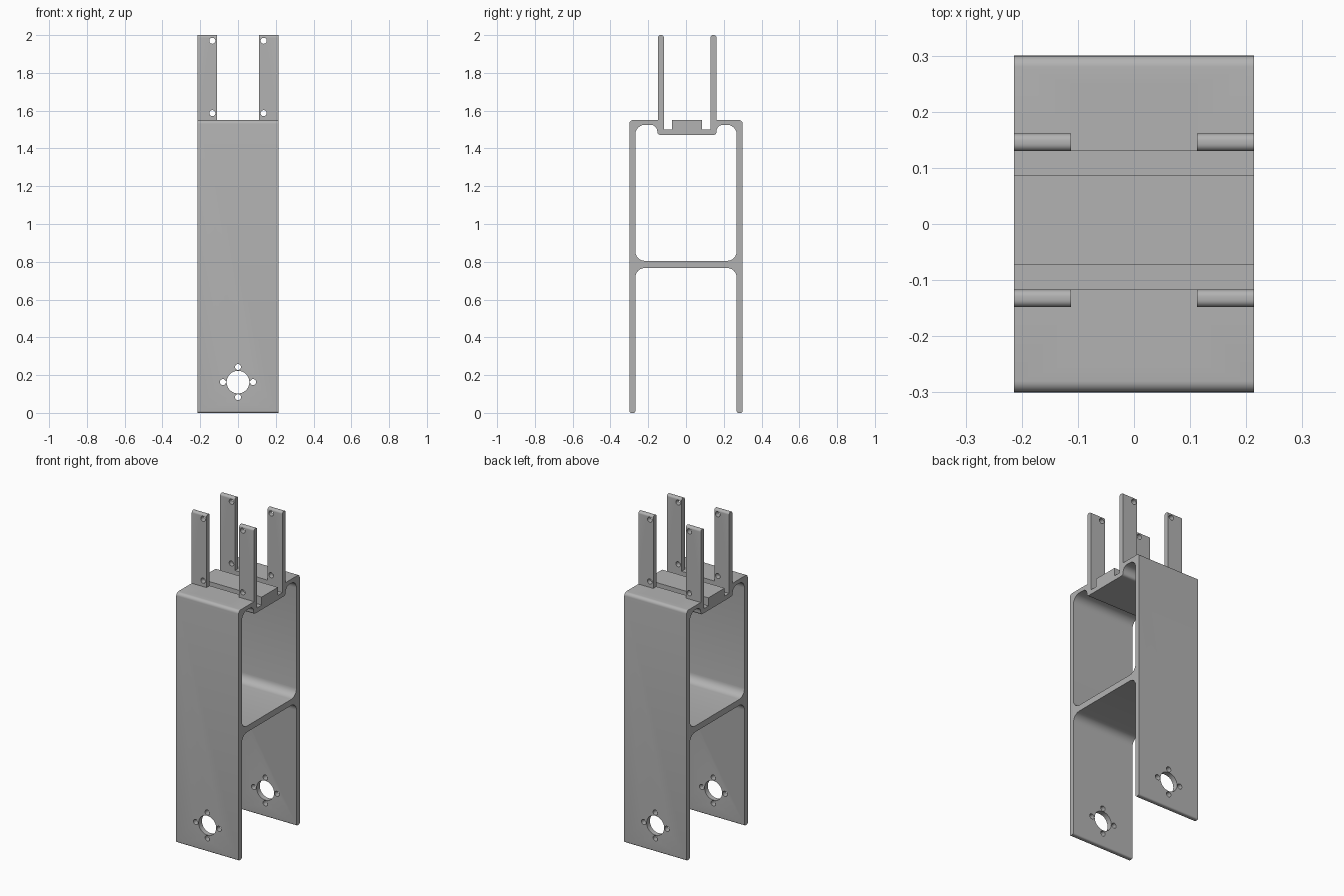
import bpy, bmesh, math
from mathutils import Vector, Matrix

cube = bpy.data.objects.get("Cube")
if cube:
    bpy.data.objects.remove(cube)

grey = bpy.data.materials.new("plain grey")
grey.use_nodes = True
colour = (0.45, 0.45, 0.45, 1)
grey.diffuse_color = colour
grey.node_tree.nodes["Principled BSDF"].inputs["Base Color"].default_value = colour

HALF = 0.214


def rounded(corners, steps=6):
    """Replace each (y, z, radius) corner with an arc."""
    out = []
    for i, (y, z, r) in enumerate(corners):
        p = Vector((y, z))
        if r == 0:
            out.append(p)
            continue
        a = (Vector(corners[i - 1][:2]) - p).normalized()
        b = (Vector(corners[(i + 1) % len(corners)][:2]) - p).normalized()
        centre = p + (a + b) * r
        for k in range(steps + 1):
            t = k / steps * math.pi / 2
            out.append(centre - b * r * math.cos(t) - a * r * math.sin(t))
    return out


def make_object(name, bm):
    bmesh.ops.recalc_face_normals(bm, faces=bm.faces)
    mesh = bpy.data.meshes.new(name)
    bm.to_mesh(mesh)
    bm.free()
    obj = bpy.data.objects.new(name, mesh)
    bpy.context.collection.objects.link(obj)
    mesh.materials.append(grey)
    return obj


def extrude_profile(name, points, half):
    bm = bmesh.new()
    face = bm.faces.new([bm.verts.new((-half, p.x, p.y)) for p in points])
    geom = bmesh.ops.extrude_face_region(bm, geom=[face])["geom"]
    verts = [v for v in geom if isinstance(v, bmesh.types.BMVert)]
    bmesh.ops.translate(bm, verts=verts, vec=(2 * half, 0, 0))
    return make_object(name, bm)


def cut(target, cutter):
    cutter.hide_render = True
    cutter.hide_set(True)
    mod = target.modifiers.new(cutter.name, "BOOLEAN")
    mod.operation, mod.solver, mod.object = "DIFFERENCE", "EXACT", cutter
    bpy.context.view_layer.objects.active = target
    bpy.ops.object.modifier_apply(modifier=mod.name)
    bpy.data.objects.remove(cutter)


# Outline: legs, shoulders, upright tabs, and the channel with its centre rib
frame = extrude_profile("frame", rounded([
    (-0.3, 0, 0.01), (-0.3, 1.55, 0.02),
    (-0.148, 1.55, 0), (-0.148, 2, 0.013), (-0.117, 2, 0.013),
    (-0.117, 1.5, 0), (-0.073, 1.5, 0), (-0.073, 1.55, 0),
    (0.086, 1.55, 0), (0.086, 1.5, 0), (0.13, 1.5, 0),
    (0.13, 2, 0.013), (0.161, 2, 0.013), (0.161, 1.55, 0),
    (0.3, 1.55, 0.02), (0.3, 0, 0.01), (0.268, 0, 0.01),
    (0.268, 0.767, 0.05), (-0.268, 0.767, 0.05), (-0.268, 0, 0.01),
]), HALF)

# Upper opening, stepped around the channel
cut(frame, extrude_profile("upper_opening", rounded([
    (-0.268, 0.805, 0.05), (-0.268, 1.525, 0.05),
    (-0.152, 1.525, 0.035), (-0.152, 1.472, 0.015),
    (0.161, 1.472, 0.015), (0.161, 1.525, 0.035),
    (0.268, 1.525, 0.05), (0.268, 0.805, 0.05),
]), HALF + 0.1))

# Gap that separates the left and right tabs
gap = [Vector(p) for p in ((-0.25, 1.55), (-0.25, 2.1), (0.25, 2.1), (0.25, 1.55))]
cut(frame, extrude_profile("tab_gap", gap, 0.112))

# Shaft and screw holes in the legs, screw holes in the tabs
holes = [(0, 0.163, 0.06, 48)]
holes += [(x, z, 0.016, 24) for x, z in ((0.08, 0.163), (-0.08, 0.163), (0, 0.243), (0, 0.083))]
holes += [(x, z, 0.016, 24) for x in (-0.136, 0.136) for z in (1.587, 1.97)]
bm = bmesh.new()
for x, z, r, sides in holes:
    place = Matrix.Translation((x, 0, z)) @ Matrix.Rotation(math.pi / 2, 4, "X")
    bmesh.ops.create_cone(bm, cap_ends=True, segments=sides, radius1=r,
                          radius2=r, depth=1, matrix=place)
cut(frame, make_object("hole_cutter", bm))

# Smooth fillets with crisp edges
bpy.ops.object.select_all(action="DESELECT")
frame.select_set(True)
bpy.context.view_layer.objects.active = frame
bpy.ops.object.shade_smooth_by_angle(angle=math.radians(30))
